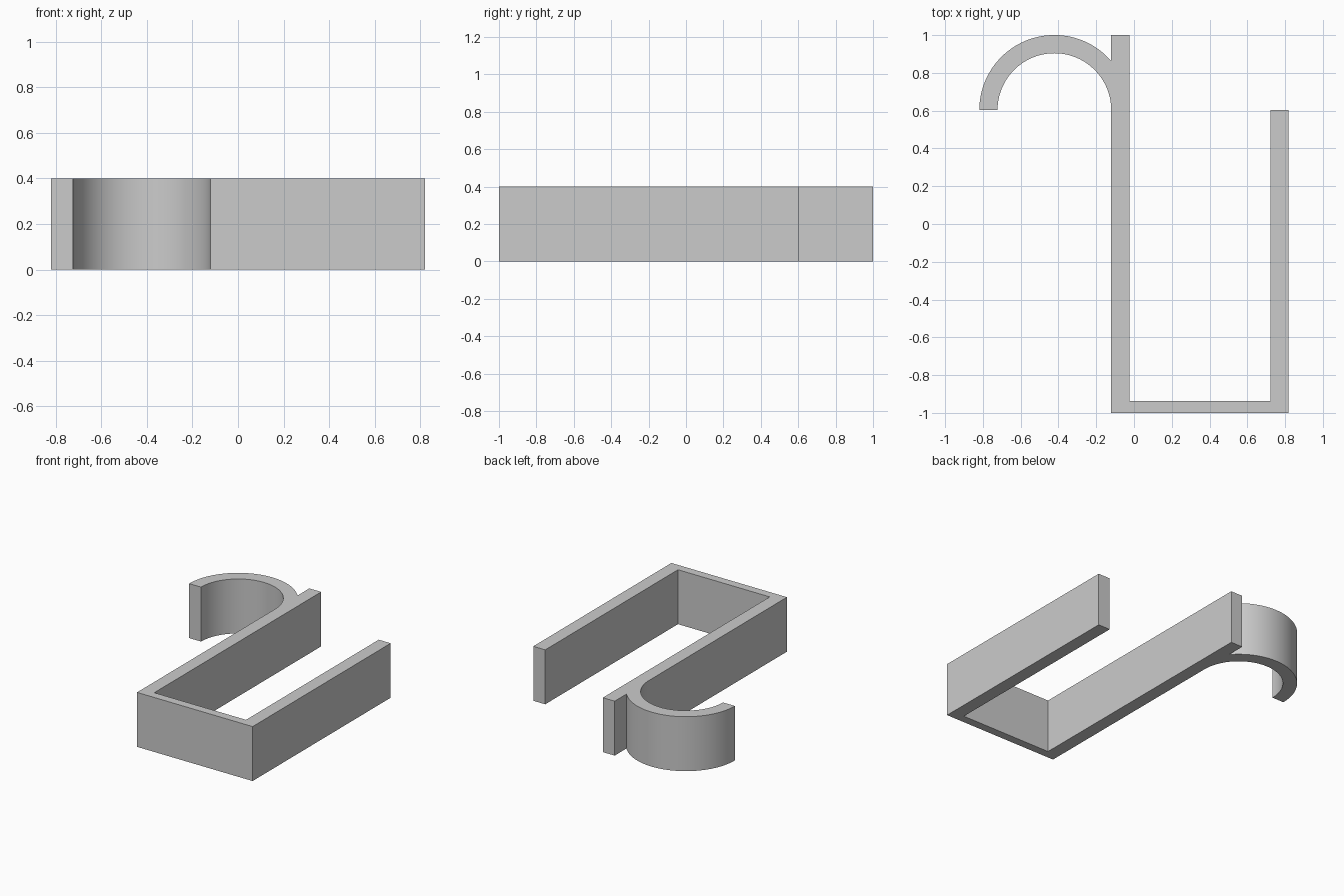
import bpy, bmesh, math

cube = bpy.data.objects.get("Cube")
if cube:
    bpy.data.objects.remove(cube, do_unlink=True)

HEIGHT = 0.4
CX, CY = -0.4215, 0.603          # centre of the hook curve
R_OUT, R_IN = 0.3975, 0.301
WALL_L, WALL_R = CX + R_IN, -0.024   # long wall
ARM_L, ARM_R = 0.722, 0.819          # short arm
FLOOR = -0.938                       # inner face of the cross bar


def arc(radius, start, end, steps):
    return [(CX + radius * math.cos(a), CY + radius * math.sin(a))
            for a in (start + (end - start) * i / steps for i in range(steps + 1))]


# Single outline: curved hook, long wall, cross bar, short arm
meet = math.acos(R_IN / R_OUT)
outline = arc(R_OUT, math.pi, meet, 48)
outline += [(WALL_L, 1), (WALL_R, 1), (WALL_R, FLOOR), (ARM_L, FLOOR),
            (ARM_L, CY), (ARM_R, CY), (ARM_R, -1), (WALL_L, -1)]
outline += arc(R_IN, 0, math.pi, 64)

bm = bmesh.new()
face = bm.faces.new([bm.verts.new((x, y, 0)) for x, y in outline])
ext = bmesh.ops.extrude_face_region(bm, geom=[face])
top = [v for v in ext["geom"] if isinstance(v, bmesh.types.BMVert)]
bmesh.ops.translate(bm, verts=top, vec=(0, 0, HEIGHT))
bmesh.ops.recalc_face_normals(bm, faces=bm.faces)
mesh = bpy.data.meshes.new("hook_clip")
bm.to_mesh(mesh)
bm.free()

clip = bpy.data.objects.new("hook_clip", mesh)
bpy.context.collection.objects.link(clip)

# Plain grey
grey = bpy.data.materials.new("plain_grey")
grey.use_nodes = True
colour = (0.6, 0.6, 0.6, 1)
grey.diffuse_color = colour
grey.node_tree.nodes["Principled BSDF"].inputs["Base Color"].default_value = colour
mesh.materials.append(grey)

# Smooth curve, sharp corners
bpy.ops.object.select_all(action="DESELECT")
clip.select_set(True)
bpy.context.view_layer.objects.active = clip
bpy.ops.object.shade_smooth_by_angle(angle=math.radians(30))
